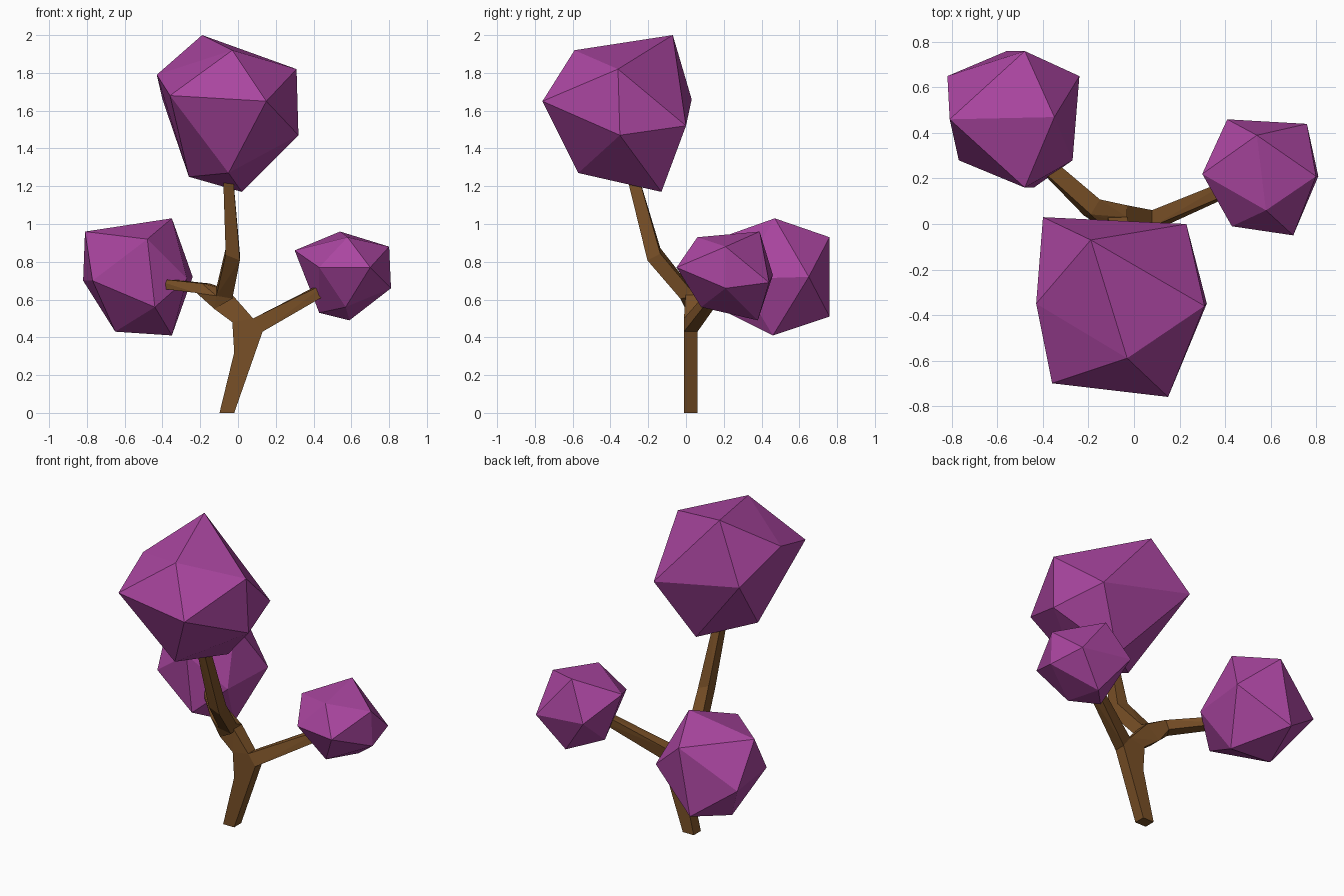
import bpy, bmesh
from mathutils import Vector

if "Cube" in bpy.data.objects:
    bpy.data.objects.remove(bpy.data.objects["Cube"])


def material(name, color):
    m = bpy.data.materials.new(name)
    m.diffuse_color = (*color, 1)
    m.use_nodes = True
    m.node_tree.nodes["Principled BSDF"].inputs["Base Color"].default_value = m.diffuse_color
    return m


def finish(bm, name, mat):
    bmesh.ops.recalc_face_normals(bm, faces=bm.faces)
    me = bpy.data.meshes.new(name)
    bm.to_mesh(me)
    bm.free()
    me.materials.append(mat)
    ob = bpy.data.objects.new(name, me)
    bpy.context.collection.objects.link(ob)
    return ob


bark = material("bark", (0.19, 0.08, 0.02))
leaf = material("leaf", (0.40, 0.06, 0.35))

# Foliage: each clump is a faceted twelve-cornered, irregular ball
clumps = {
    "foliage_top": [
        (-.19, -.07, 2.0), (.31, -.36, 1.82), (.32, -.35, 1.47), (.02, -.13, 1.17),
        (-.26, -.36, 1.25), (-.43, -.35, 1.79), (-.03, -.59, 1.92), (-.36, -.70, 1.68),
        (.15, -.76, 1.65), (-.05, -.57, 1.27), (-.40, .03, 1.66), (.23, 0, 1.52)],
    "foliage_left": [
        (-.35, .47, 1.03), (-.81, .46, .96), (-.82, .65, .70), (-.65, .46, .43),
        (-.35, .46, .41), (-.24, .65, .72), (-.48, .16, .92), (-.44, .16, .56),
        (-.27, .28, .71), (-.77, .28, .70), (-.56, .76, .51), (-.48, .76, .93)],
    "foliage_right": [
        (.54, .39, .96), (.58, .06, .93), (.70, -.05, .77), (.43, -.01, .77),
        (.30, .22, .86), (.80, .21, .88), (.81, .21, .66), (.76, .44, .69),
        (.41, .46, .73), (.43, .21, .53), (.57, .08, .56), (.59, .38, .49)],
}
for name, pts in clumps.items():
    bm = bmesh.new()
    bmesh.ops.convex_hull(bm, input=[bm.verts.new(p) for p in pts])
    finish(bm, name, leaf)

# Trunk and branches: four-sided sections, bridged by limbs and forks
bm = bmesh.new()
corner = {}


def section(p, q, d):
    p, q, d = Vector(p), Vector(q), Vector(d)
    out = []
    for v in (p - d, p + d, q + d, q - d):
        key = tuple(round(c, 4) for c in v)
        if key not in corner:
            corner[key] = bm.verts.new(v)
        out.append(corner[key])
    return out


flat = (0, .036, 0)
base = section((-.098, .025, 0), (-.02, .025, 0), flat)
trunk_top = section((-.02, .025, .32), (.13, .025, .43), flat)
right_start = section((.13, .025, .43), (.08, .025, .50), flat)
right_end = section((.50, .19, .65), (.48, .19, .70), (-.01, .027, 0))
left_start = section((-.03, .025, .48), (.08, .025, .50), flat)
left_fork = section((-.125, .04, .55), (-.03, .04, .625), (0, .042, 0))
left_out = section((-.20, .07, .635), (-.17, .075, .685), (.02, .033, 0))
left_end = section((-.45, .32, .665), (-.45, .32, .715), (.02, .025, 0))
up_start = section((-.115, 0, .64), (-.03, 0, .625), (0, .03, .02))
up_bend = section((-.065, -.17, .855), (.01, -.17, .825), (0, .034, .018))
up_end = section((-.08, -.295, 1.3), (-.03, -.295, 1.3), (0, .03, 0))

pieces = [
    (base, trunk_top), (trunk_top, right_start, left_start), (right_start, right_end),
    (left_start, left_fork), (left_fork, left_out, up_start), (left_out, left_end),
    (up_start, up_bend), (up_bend, up_end)]
for secs in pieces:
    verts = list({v for s in secs for v in s})
    bmesh.ops.convex_hull(bm, input=verts, use_existing_faces=False)

# Remove the walls left inside between neighbouring pieces
inner = [set(s) for s in (trunk_top, right_start, left_start, left_fork,
                          left_out, up_start, up_bend)]
walls = [f for f in bm.faces if any(set(f.verts) <= s for s in inner)]
bmesh.ops.delete(bm, geom=walls, context='FACES')
bmesh.ops.dissolve_limit(bm, angle_limit=0.03, verts=bm.verts, edges=bm.edges)
finish(bm, "trunk_and_branches", bark)
